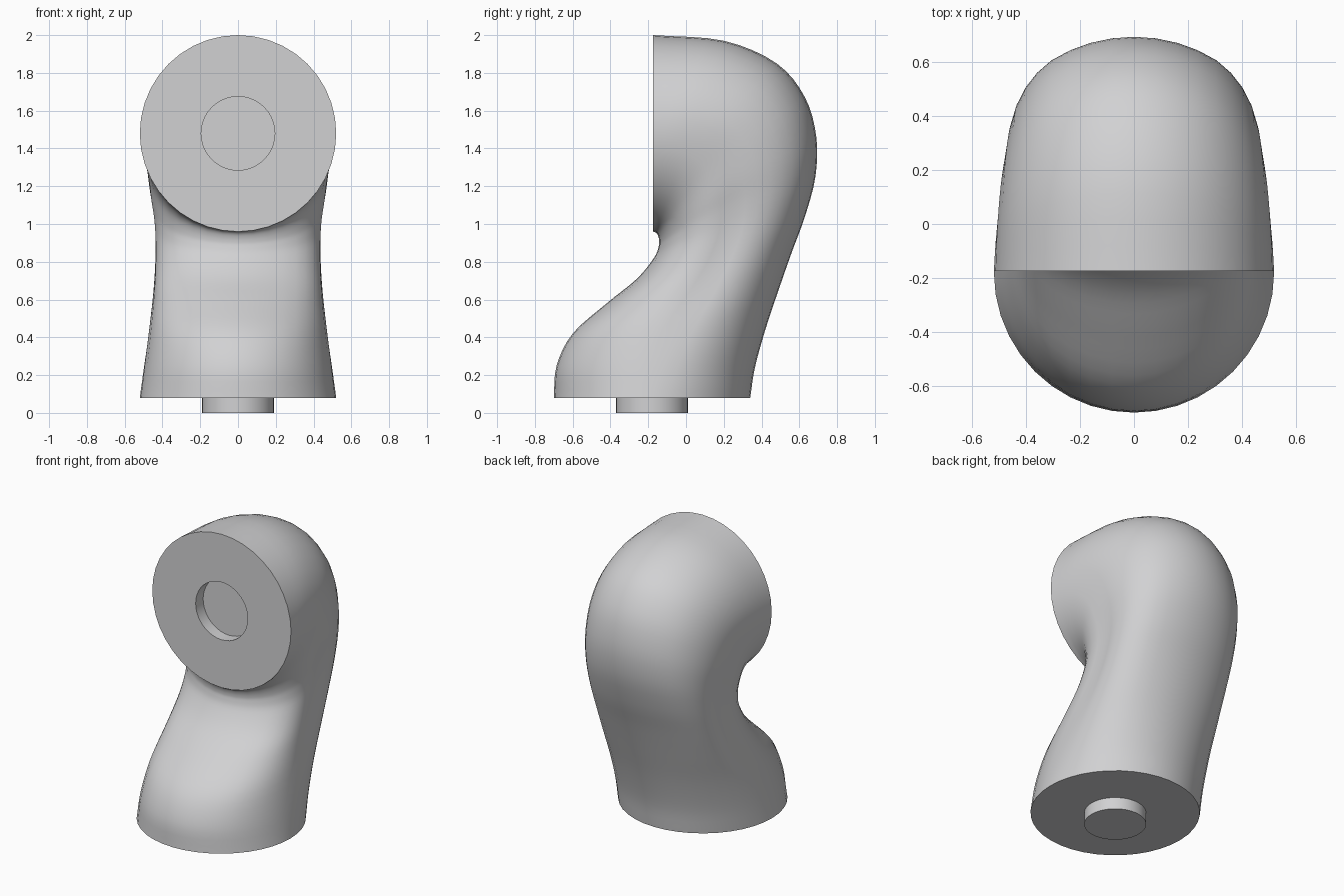
import bpy, bmesh, math
from mathutils import Vector

if "Cube" in bpy.data.objects:
    bpy.data.objects.remove(bpy.data.objects["Cube"])

SIDES = 40      # points around each section
STEPS = 4       # rings between two control sections
R = 0.52        # radius of both end faces

grey = bpy.data.materials.new("light grey")
grey.diffuse_color = (0.64, 0.64, 0.65, 1)
grey.use_nodes = True
grey.node_tree.nodes["Principled BSDF"].inputs["Base Color"].default_value = grey.diffuse_color

# Sections along the bend: outer (y, z), centre (y, z), inner (y, z), half width
SECTIONS = [
    (0.34, 0.08, -0.18, 0.08, -0.70, 0.08, 0.52),
    (0.365, 0.24, -0.115, 0.26, -0.685, 0.25, 0.495),
    (0.42, 0.44, -0.02, 0.46, -0.60, 0.42, 0.465),
    (0.49, 0.65, 0.09, 0.64, -0.42, 0.58, 0.44),
    (0.56, 0.85, 0.18, 0.81, -0.26, 0.71, 0.427),
    (0.63, 1.04, 0.235, 0.97, -0.17, 0.82, 0.427),
    (0.685, 1.25, 0.245, 1.10, -0.145, 0.88, 0.44),
    (0.69, 1.46, 0.225, 1.22, -0.142, 0.91, 0.462),
    (0.63, 1.67, 0.165, 1.35, -0.147, 0.935, 0.48),
    (0.48, 1.85, 0.07, 1.43, -0.155, 0.95, 0.498),
    (0.20, 1.97, -0.05, 1.47, -0.165, 0.957, 0.512),
    (-0.175, 2.0, -0.175, 1.48, -0.175, 0.96, 0.52),
]


def spline(rows):
    """Smooth curve through all rows."""
    rows = [Vector(r) for r in rows]
    p = [2 * rows[0] - rows[1]] + rows + [2 * rows[-1] - rows[-2]]
    out = []
    for i in range(1, len(p) - 2):
        a, b, c, d = p[i - 1:i + 3]
        for s in range(STEPS):
            t = s / STEPS
            out.append(0.5 * (2 * b + (c - a) * t + (2 * a - 5 * b + 4 * c - d) * t * t
                              + (3 * b - a - 3 * c + d) * t ** 3))
    return out + [rows[-1]]


def section(row):
    """Ring with round back and front strips and pinched sides."""
    oy, oz, cy, cz, iy, iz, w = row
    pts = []
    for k in range(SIDES):
        a = 2 * math.pi * k / SIDES
        c, s = math.cos(a), math.sin(a)
        from_side = abs(math.asin(max(-1, min(1, c))))
        blend = min(1, from_side / math.radians(54))
        half = w + (R - w) * blend
        ey, ez = (oy, oz) if c >= 0 else (iy, iz)
        pts.append((half * s, cy + (ey - cy) * abs(c), cz + (ez - cz) * abs(c)))
    return pts


def bridge(bm, a, b):
    for k in range(len(a)):
        n = (k + 1) % len(a)
        bm.faces.new((a[k], a[n], b[n], b[k]))


def finish(bm, name):
    bmesh.ops.recalc_face_normals(bm, faces=bm.faces)
    mesh = bpy.data.meshes.new(name)
    bm.to_mesh(mesh)
    bm.free()
    mesh.materials.append(grey)
    ob = bpy.data.objects.new(name, mesh)
    bpy.context.collection.objects.link(ob)
    bpy.ops.object.select_all(action='DESELECT')
    ob.select_set(True)
    bpy.context.view_layer.objects.active = ob
    bpy.ops.object.shade_smooth_by_angle(angle=math.radians(35))
    return ob


# Bent body, closed below, with a round socket in the front face
bm = bmesh.new()
rings = [[bm.verts.new(p) for p in section(r)] for r in spline(SECTIONS)]
for a, b in zip(rings, rings[1:]):
    bridge(bm, a, b)
bm.faces.new(rings[0])


def socket_ring(y):
    ang = [2 * math.pi * k / SIDES for k in range(SIDES)]
    return [bm.verts.new((0.195 * math.sin(t), y, 1.48 + 0.195 * math.cos(t))) for t in ang]


rim, floor = socket_ring(-0.175), socket_ring(-0.095)
bridge(bm, rings[-1], rim)
bridge(bm, rim, floor)
bm.faces.new(floor)
finish(bm, "bent_body")

# Round peg under the body
bm = bmesh.new()
bmesh.ops.create_cone(bm, cap_ends=True, segments=SIDES, radius1=0.19, radius2=0.19, depth=0.09)
bmesh.ops.translate(bm, verts=bm.verts, vec=(0, -0.18, 0.045))
finish(bm, "bottom_peg")
